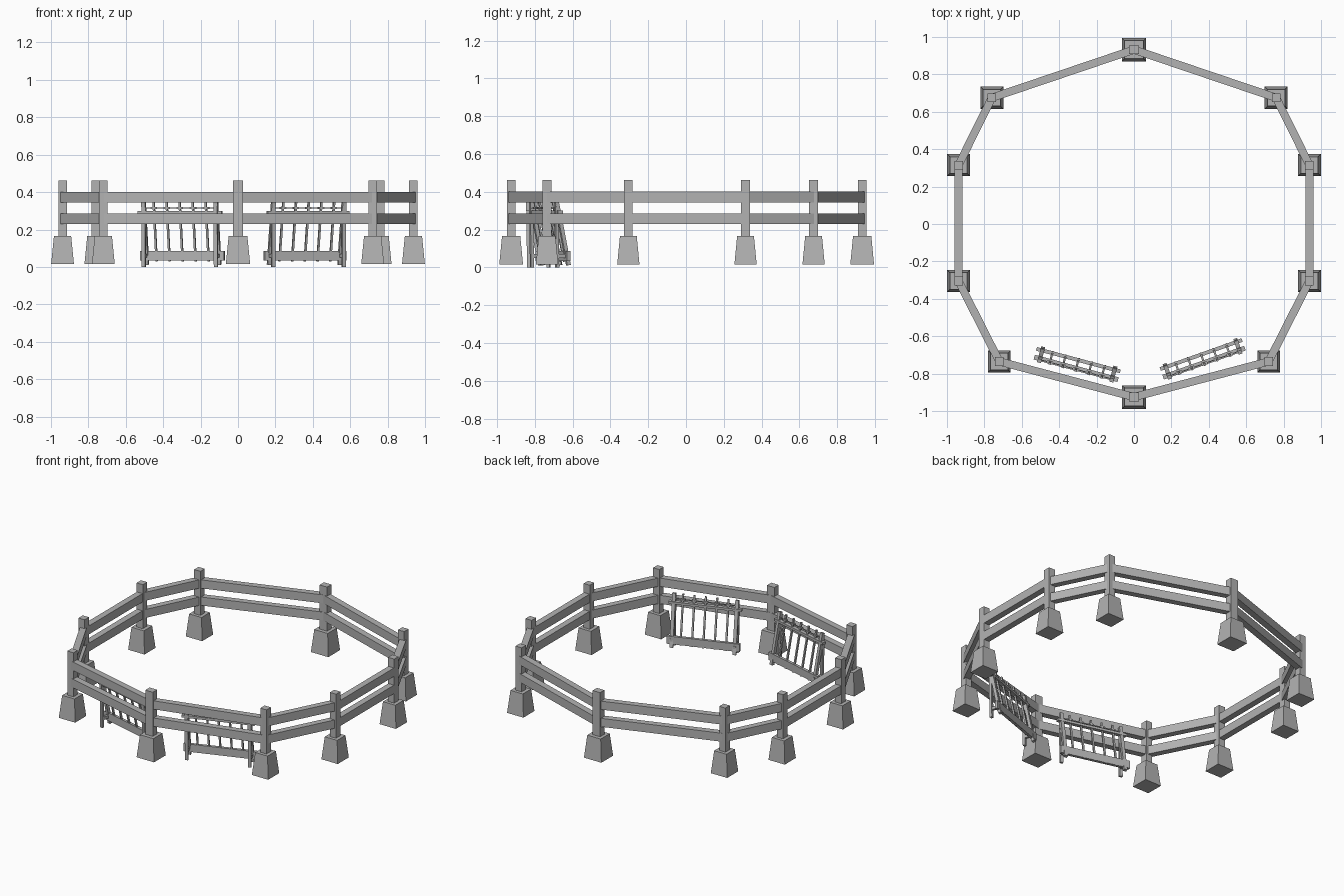
import bpy
import bmesh
from math import radians, sin, cos
from mathutils import Vector, Matrix

cube = bpy.data.objects.get("Cube")
if cube:
    bpy.data.objects.remove(cube, do_unlink=True)

grey = bpy.data.materials.new("weathered_grey")
grey.use_nodes = True
grey.diffuse_color = (0.45, 0.45, 0.45, 1)
grey.node_tree.nodes["Principled BSDF"].inputs["Base Color"].default_value = grey.diffuse_color


def finish(name, bm, matrix=Matrix()):
    mesh = bpy.data.meshes.new(name)
    bm.to_mesh(mesh)
    bm.free()
    mesh.materials.append(grey)
    obj = bpy.data.objects.new(name, mesh)
    obj.matrix_world = matrix
    bpy.context.collection.objects.link(obj)
    return obj


def strut(name, start, end, width, height, matrix=Matrix()):
    """Rectangular bar between two points; height lies in its upright plane."""
    a, b = Vector(start), Vector(end)
    along = (b - a).normalized()
    ref = Vector((0, 0, 1)) if abs(along.z) < 0.7 else Vector((0, 1, 0))
    side = along.cross(ref).normalized()
    up = side.cross(along)
    basis = Matrix((along * (b - a).length, side * width, up * height)).transposed().to_4x4()
    bm = bmesh.new()
    bmesh.ops.create_cube(bm, size=1, matrix=Matrix.Translation((a + b) / 2) @ basis)
    return finish(name, bm, matrix)


def footing(name, x, y, bottom, top):
    """Tapered square block under a post."""
    bm = bmesh.new()
    bmesh.ops.create_cube(bm, size=1)
    for v in bm.verts:
        w = top if v.co.z > 0 else bottom
        v.co.x *= w
        v.co.y *= 0.118 / 0.122 * w
        v.co.z = 0.165 if v.co.z > 0 else 0.015
    return finish(name, bm, Matrix.Translation((x, y, 0)))


# Ring of posts, counter-clockwise from the front
right_side = [(0.72, -0.735), (0.938, -0.305), (0.938, 0.315), (0.76, 0.675)]
ring = [(0, -0.925)] + right_side + [(0, 0.932)] + [(-x, y) for x, y in reversed(right_side)]

for i, (x, y) in enumerate(ring):
    middle = x == 0
    footing(f"footing_{i}", x, y, 0.13 if middle else 0.122, 0.1 if middle else 0.092)
    w = 0.056 if middle else 0.046
    strut(f"post_{i}", (x, y, 0.16), (x, y, 0.462), w, 0.046)
    # Two rails to the next post
    nx, ny = ring[(i + 1) % len(ring)]
    for label, z in (("lower", 0.257), ("upper", 0.373)):
        strut(f"{label}_rail_{i}", (x, y, z), (nx, ny, z), 0.042, 0.057)


def rack(name, x, y, angle):
    """Slatted rack leaning outward; local -y points at the fence."""
    m = Matrix.Translation((x, y, 0)) @ Matrix.Rotation(radians(angle), 4, 'Z')

    def lean(z):
        return 0.03 - 0.2 * z

    # End legs: a leaning stile and an upright support
    for side, u in (("left", 0.2), ("right", -0.2)):
        strut(f"{name}_{side}_stile", (u, lean(0.01), 0.012), (u, lean(0.35), 0.35), 0.022, 0.02, m)
        strut(f"{name}_{side}_leg", (u, -0.035, 0), (u, -0.04, 0.34), 0.02, 0.016, m)
        strut(f"{name}_{side}_tie", (u, 0.03, 0.06), (u, -0.04, 0.06), 0.016, 0.02, m)
    # Bottom beam, top ledge and thin cord
    strut(f"{name}_bottom_beam", (-0.232, lean(0.06), 0.06), (0.232, lean(0.06), 0.06), 0.02, 0.052, m)
    strut(f"{name}_top_ledge", (-0.232, lean(0.29), 0.292), (0.232, lean(0.29), 0.292), 0.026, 0.016, m)
    strut(f"{name}_cord", (-0.19, lean(0.315), 0.315), (0.19, lean(0.315), 0.315), 0.005, 0.005, m)
    # Slats with small knobs
    for k in range(5):
        u = (k - 2) * 0.072
        strut(f"{name}_slat_{k}", (u, lean(0.03), 0.03), (u, lean(0.35), 0.35), 0.011, 0.011, m)
        strut(f"{name}_knob_{k}", (u - 0.016, lean(0.315), 0.315), (u + 0.016, lean(0.315), 0.315),
              0.018, 0.01, m)


rack("left_rack", 0.365, -0.715, 19.5)
rack("right_rack", -0.302, -0.745, -15)
